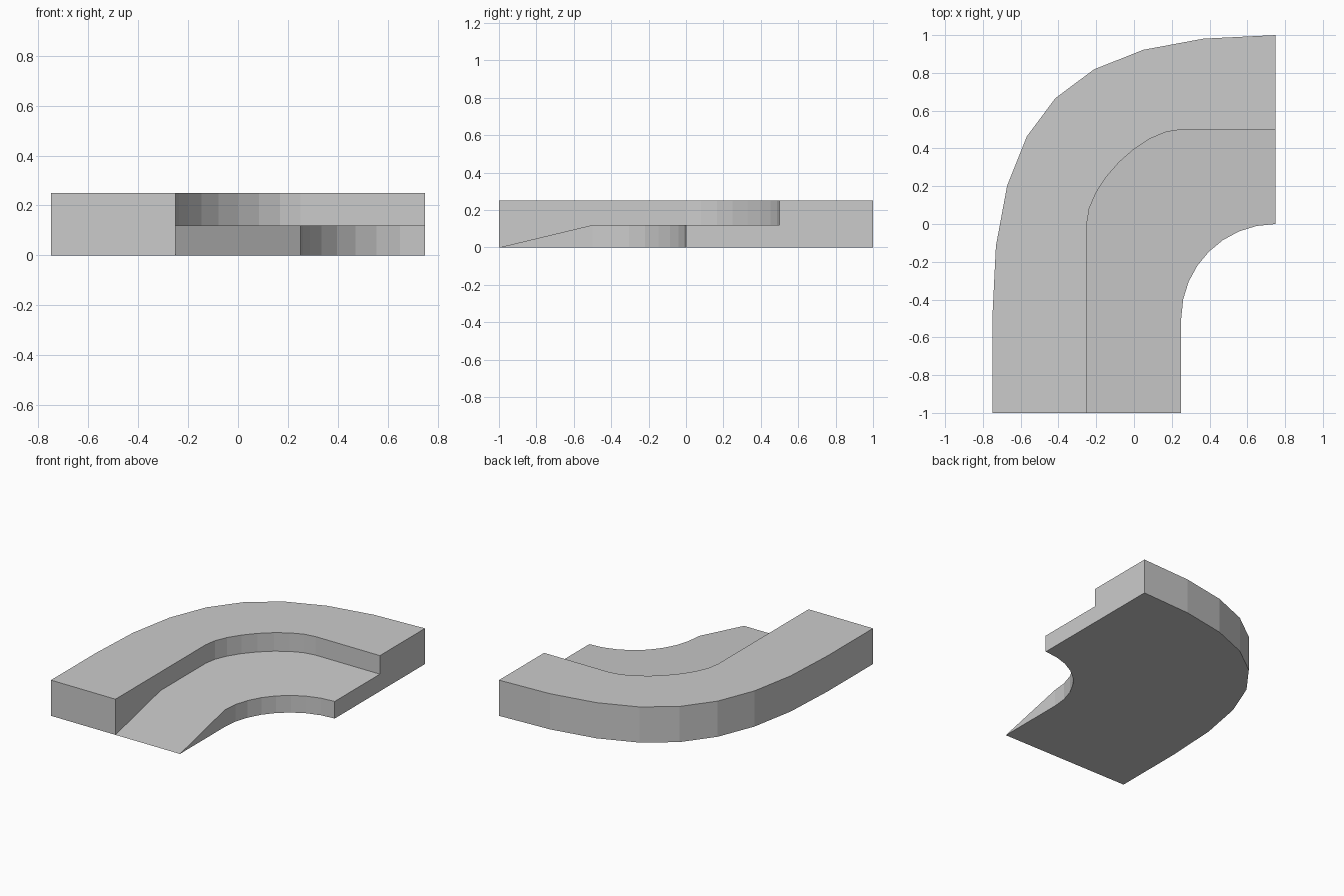
import bpy, bmesh
from mathutils import Vector
from mathutils.geometry import interpolate_bezier

if "Cube" in bpy.data.objects:
    bpy.data.objects.remove(bpy.data.objects["Cube"])

CORNER = Vector((0.75, -0.5))   # centre of the bend
SEG = 8


def quarter(cx, cy, r, k):
    """Quarter bend from facing -x to facing +y; k sets its fullness."""
    pts = [(cx - r, cy, 0), (cx - r, cy + k * r, 0),
           (cx - k * r, cy + r, 0), (cx, cy + r, 0)]
    return [p.to_2d() for p in interpolate_bezier(*[Vector(p) for p in pts], SEG + 1)]


def prism(name, outline, height, ramp=None):
    """Extrude an outline up from the ground; ramp drops the top at the front edge."""
    bm = bmesh.new()
    base = bm.faces.new([bm.verts.new((p[0], p[1], 0)) for p in outline])
    ext = bmesh.ops.extrude_face_region(bm, geom=[base])["geom"]
    for v in ext:
        if isinstance(v, bmesh.types.BMVert):
            v.co.z = height
            if ramp is not None and v.co.y < ramp:
                v.co.z = 0
    bmesh.ops.remove_doubles(bm, verts=bm.verts, dist=1e-5)
    if ramp is not None:
        # separate the sloped front from the level floor
        top = [v for v in bm.verts if abs(v.co.y - ramp) < 1e-5 and v.co.z > height - 1e-5]
        bmesh.ops.connect_vert_pair(bm, verts=top)
    bmesh.ops.recalc_face_normals(bm, faces=bm.faces)
    mesh = bpy.data.meshes.new(name)
    bm.to_mesh(mesh)
    bm.free()
    obj = bpy.data.objects.new(name, mesh)
    bpy.context.collection.objects.link(obj)


outer = quarter(CORNER.x, CORNER.y, 1.5, 0.74)
middle = quarter(0.25, 0.0, 0.5, 0.416)
inner = quarter(CORNER.x, CORNER.y, 0.5, 0.552)

# Raised outer ledge
prism("upper_ledge",
      [(-0.75, -1)] + outer + [(0.75, 0.5)] + middle[::-1] + [(-0.25, -1)], 0.25)

# Lower step with a ramp at the front end
prism("lower_step",
      [(-0.25, -1), (-0.25, -0.5)] + middle + [(0.75, 0.5)] + inner[::-1] + [(0.25, -1)],
      0.12, ramp=-0.5 - 1e-4)
